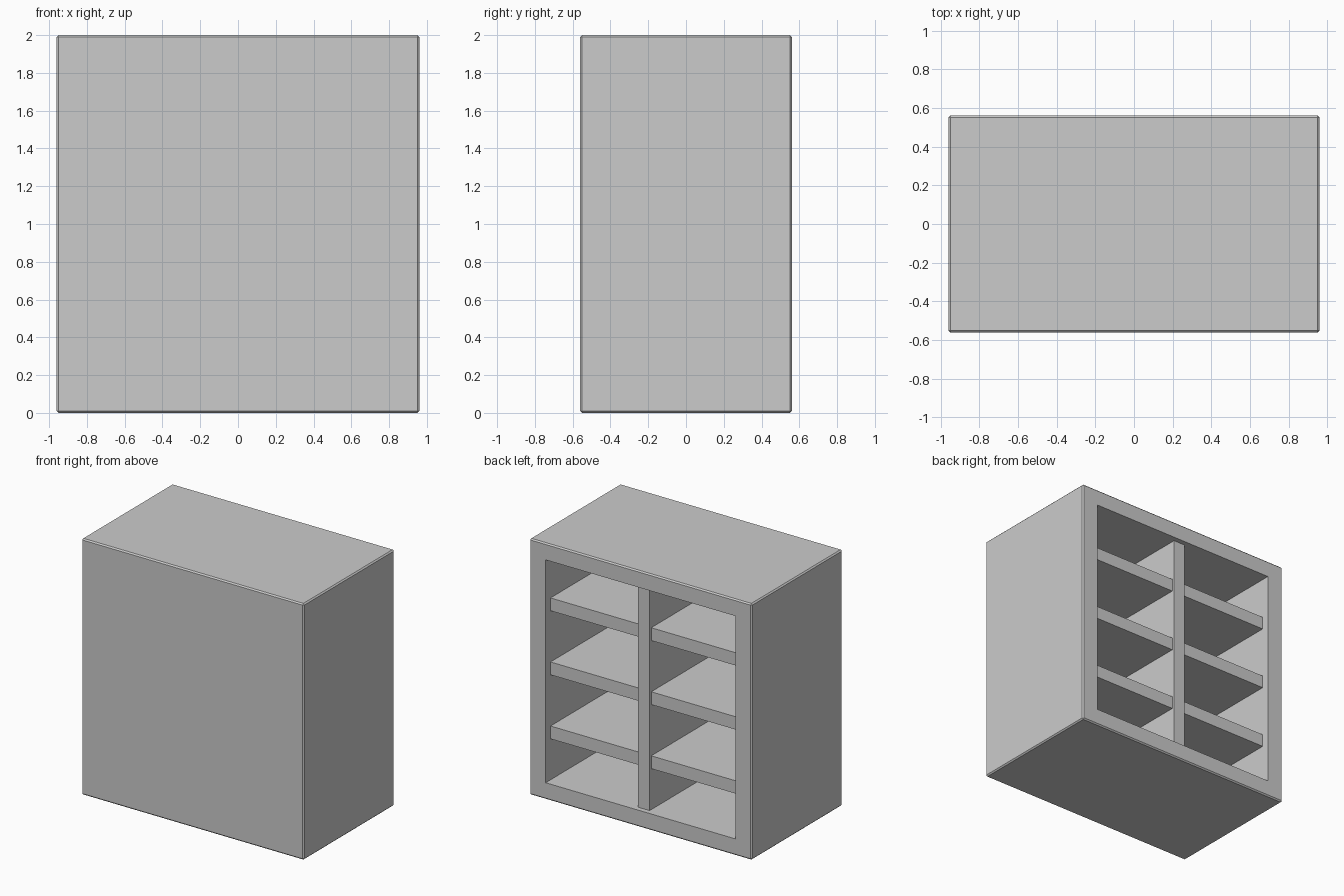
import bpy, bmesh
from mathutils import Matrix, Vector

if "Cube" in bpy.data.objects:
    bpy.data.objects.remove(bpy.data.objects["Cube"])

HALF_W, HALF_D, HEIGHT = 0.96, 0.56, 2.0
OPEN_X, RIM_Z = 0.82, 0.13      # opening half width, rim height
INNER_Y = -0.43                 # inside face of the closed front panel


def add_object(name, bm):
    bmesh.ops.recalc_face_normals(bm, faces=bm.faces)
    mesh = bpy.data.meshes.new(name)
    bm.to_mesh(mesh)
    bm.free()
    obj = bpy.data.objects.new(name, mesh)
    bpy.context.collection.objects.link(obj)
    return obj


def box_bmesh(lo, hi):
    lo, hi = Vector(lo), Vector(hi)
    bm = bmesh.new()
    bmesh.ops.create_cube(bm, size=1, matrix=Matrix.Translation((lo + hi) / 2)
                          @ Matrix.Diagonal((*(hi - lo), 1)))
    return bm


# Cabinet shell: softened box, hollowed out from the back
bm = box_bmesh((-HALF_W, -HALF_D, 0), (HALF_W, HALF_D, HEIGHT))
bmesh.ops.bevel(bm, geom=bm.edges[:], offset=0.01, segments=1, affect='EDGES')
bm.normal_update()
back = max(bm.faces, key=lambda f: f.calc_center_median().y)
bmesh.ops.inset_region(bm, faces=[back], thickness=0.1)
for v in back.verts:
    v.co.x = OPEN_X if v.co.x > 0 else -OPEN_X
    v.co.z = HEIGHT - RIM_Z if v.co.z > 1 else RIM_Z
inner = bmesh.ops.extrude_discrete_faces(bm, faces=[back])["faces"][0]
for v in inner.verts:
    v.co.y = INNER_Y
add_object("cabinet_shell", bm)

# Central upright, set slightly in from the back rim
add_object("divider", box_bmesh((-0.05, INNER_Y, RIM_Z), (0.05, 0.52, HEIGHT - RIM_Z)))

# Three shelves on each side of the divider
for side, x0, x1 in (("left", -OPEN_X, -0.05), ("right", 0.05, OPEN_X)):
    for i, z in enumerate((0.5, 1.0, 1.5), 1):
        add_object(f"shelf_{side}_{i}",
                   box_bmesh((x0, INNER_Y, z - 0.05), (x1, 0.5, z + 0.05)))
